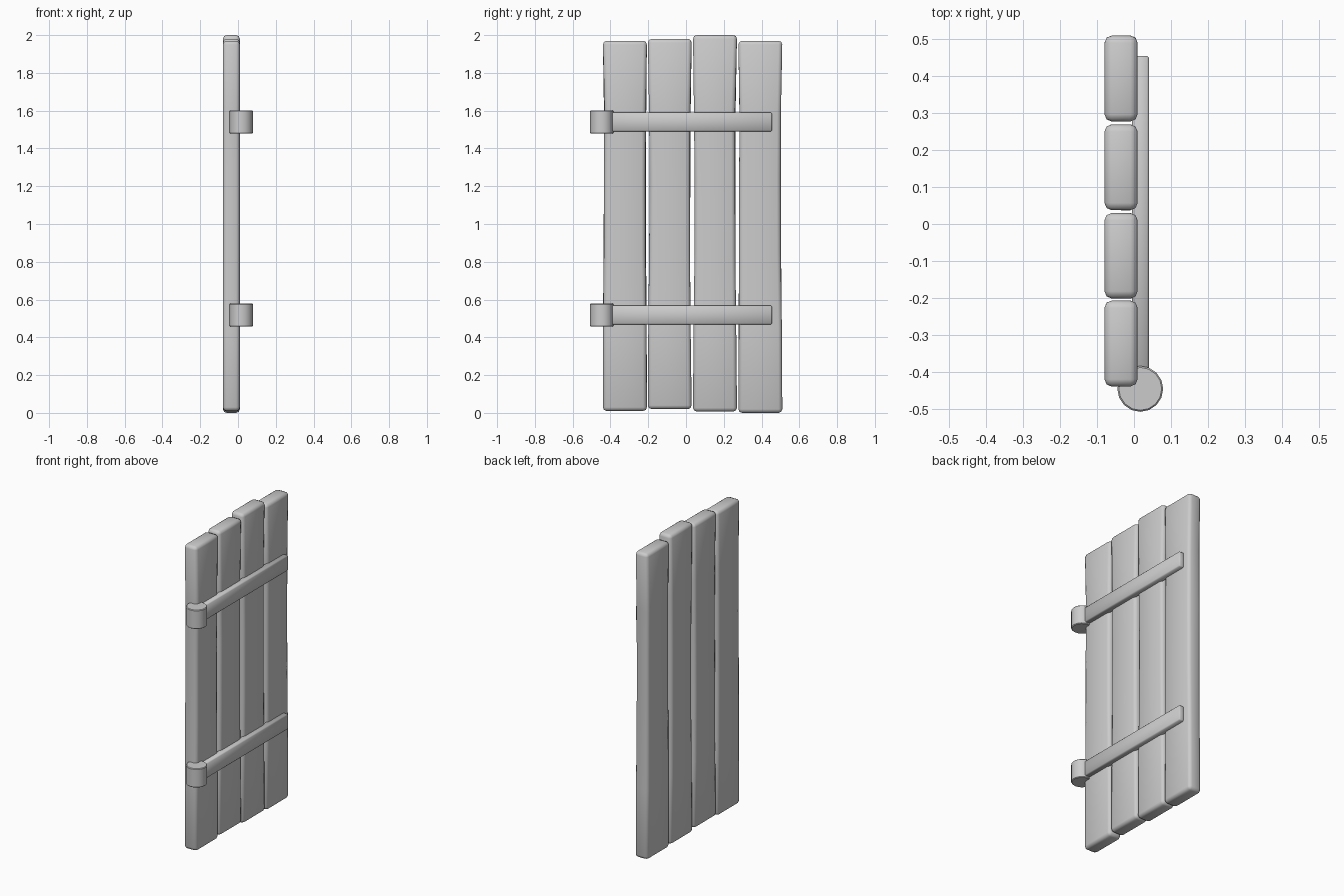
import bpy, bmesh, random
from mathutils import Vector

if "Cube" in bpy.data.objects:
    bpy.data.objects.remove(bpy.data.objects["Cube"])

random.seed(4)


def finish(obj, bevel, segments=2, angle=50):
    mod = obj.modifiers.new("soft_edges", 'BEVEL')
    mod.width = bevel
    mod.segments = segments
    mod.limit_method = 'ANGLE'
    mod.angle_limit = 0.7
    bpy.ops.object.select_all(action='DESELECT')
    obj.select_set(True)
    bpy.context.view_layer.objects.active = obj
    bpy.ops.object.modifier_apply(modifier=mod.name)
    bpy.ops.object.shade_smooth_by_angle(angle=angle * 0.0174533)


def box(name, lo, hi, bevel, cuts=(), wobble=0.0, segments=2):
    """Box between two corners, with optional uneven rings along z."""
    lo, hi = Vector(lo), Vector(hi)
    bm = bmesh.new()
    bmesh.ops.create_cube(bm, size=1)
    for v in bm.verts:
        v.co = (lo + hi) / 2 + Vector(a * b for a, b in zip(v.co, hi - lo))
    for z in cuts:
        geom = bm.verts[:] + bm.edges[:] + bm.faces[:]
        cut = bmesh.ops.bisect_plane(bm, geom=geom, plane_co=(0, 0, z), plane_no=(0, 0, 1))
        mid_y = (lo.y + hi.y) / 2
        for v in cut["geom_cut"]:
            if isinstance(v, bmesh.types.BMVert):
                # worn edges only ever move inward
                v.co.y += (1 if v.co.y < mid_y else -1) * random.uniform(0, wobble)
    mesh = bpy.data.meshes.new(name)
    bm.to_mesh(mesh)
    bm.free()
    obj = bpy.data.objects.new(name, mesh)
    bpy.context.collection.objects.link(obj)
    finish(obj, bevel, segments)
    return obj


# Four upright planks: y start, y end, bottom, top
planks = [(-0.44, -0.207, 0.01, 1.97), (-0.202, 0.03, 0.02, 1.98),
          (0.037, 0.27, 0.007, 2.0), (0.277, 0.51, 0.0, 1.97)]
for i, (y0, y1, z0, z1) in enumerate(planks, 1):
    box(f"plank_{i}", (-0.08, y0, z0), (0.01, y1, z1), 0.02,
        cuts=(0.45, 0.85, 1.25, 1.6), wobble=0.007)

# Hinge straps, each with an upright barrel at the hinge side
for label, z in (("lower", 0.518), ("upper", 1.54)):
    box(f"{label}_hinge_strap", (-0.005, -0.43, z - 0.05), (0.041, 0.455, z + 0.05), 0.006, segments=1)
    bpy.ops.mesh.primitive_cylinder_add(vertices=16, radius=0.062, depth=0.122,
                                        location=(0.017, -0.446, z))
    barrel = bpy.context.object
    barrel.name = f"{label}_hinge_barrel"
    finish(barrel, 0.004, 1, 40)
